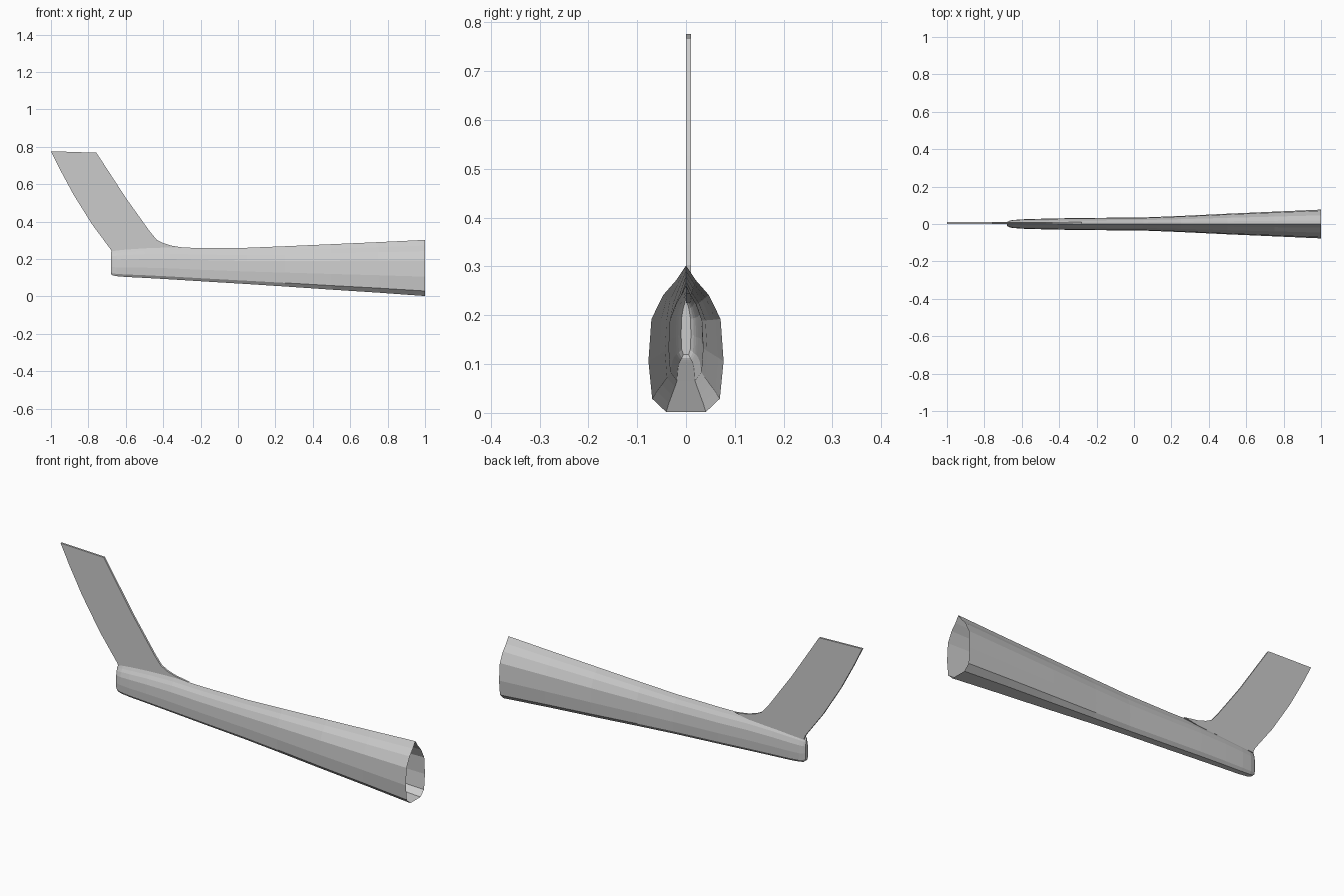
import bpy, bmesh

if "Cube" in bpy.data.objects:
    bpy.data.objects.remove(bpy.data.objects["Cube"])


def make_object(name, bm):
    bmesh.ops.recalc_face_normals(bm, faces=bm.faces)
    mesh = bpy.data.meshes.new(name)
    bm.to_mesh(mesh)
    bm.free()
    obj = bpy.data.objects.new(name, mesh)
    bpy.context.collection.objects.link(obj)
    return obj


# Half cross-section of the boom: (width fraction, height fraction)
HALF = [(0.53, 0.0), (0.90, 0.09), (1.0, 0.345), (0.92, 0.635),
        (0.60, 0.80), (0.26, 0.90)]

# Boom stations: x, bottom z, top z, half width
STATIONS = [(1.0, 0.002, 0.302, 0.077), (0.75, 0.020, 0.290, 0.066),
            (0.5, 0.036, 0.279, 0.055), (0.25, 0.053, 0.268, 0.043),
            (0.05, 0.066, 0.260, 0.035), (-0.2, 0.081, 0.259, 0.033),
            (-0.36, 0.091, 0.262, 0.031), (-0.5, 0.099, 0.257, 0.028),
            (-0.6, 0.104, 0.250, 0.025), (-0.65, 0.108, 0.245, 0.021),
            (-0.67, 0.112, 0.241, 0.016), (-0.68, 0.120, 0.236, 0.010)]


def section(x, bottom, top, width):
    right = [(x, w * width, bottom + h * (top - bottom)) for w, h in HALF]
    left = [(x, -y, z) for _, y, z in reversed(right)]
    return right + [(x, 0, top)] + left


# Tapered tail boom, open at the wide end and closed at the tail
bm = bmesh.new()
rings = [[bm.verts.new(p) for p in section(*s)] for s in STATIONS]
for a, b in zip(rings, rings[1:]):
    for i in range(len(a)):
        j = (i + 1) % len(a)
        bm.faces.new((a[i], a[j], b[j], b[i]))
bm.faces.new(rings[-1])
make_object("tail_boom", bm)

# Swept fin: side outline extruded to a thin plate
OUTLINE = [(-1.0, 0.776), (-0.757, 0.768), (-0.60, 0.527), (-0.47, 0.345),
           (-0.435, 0.303), (-0.40, 0.285), (-0.355, 0.271), (-0.28, 0.259),
           (-0.36, 0.245), (-0.67, 0.225), (-0.68, 0.25), (-0.78, 0.385),
           (-0.88, 0.545), (-0.95, 0.675)]
bm = bmesh.new()
face = bm.faces.new([bm.verts.new((x, 0.0, z)) for x, z in OUTLINE])
extruded = bmesh.ops.extrude_face_region(bm, geom=[face])
moved = [v for v in extruded["geom"] if isinstance(v, bmesh.types.BMVert)]
bmesh.ops.translate(bm, verts=moved, vec=(0, 0.01, 0))
make_object("tail_fin", bm)
